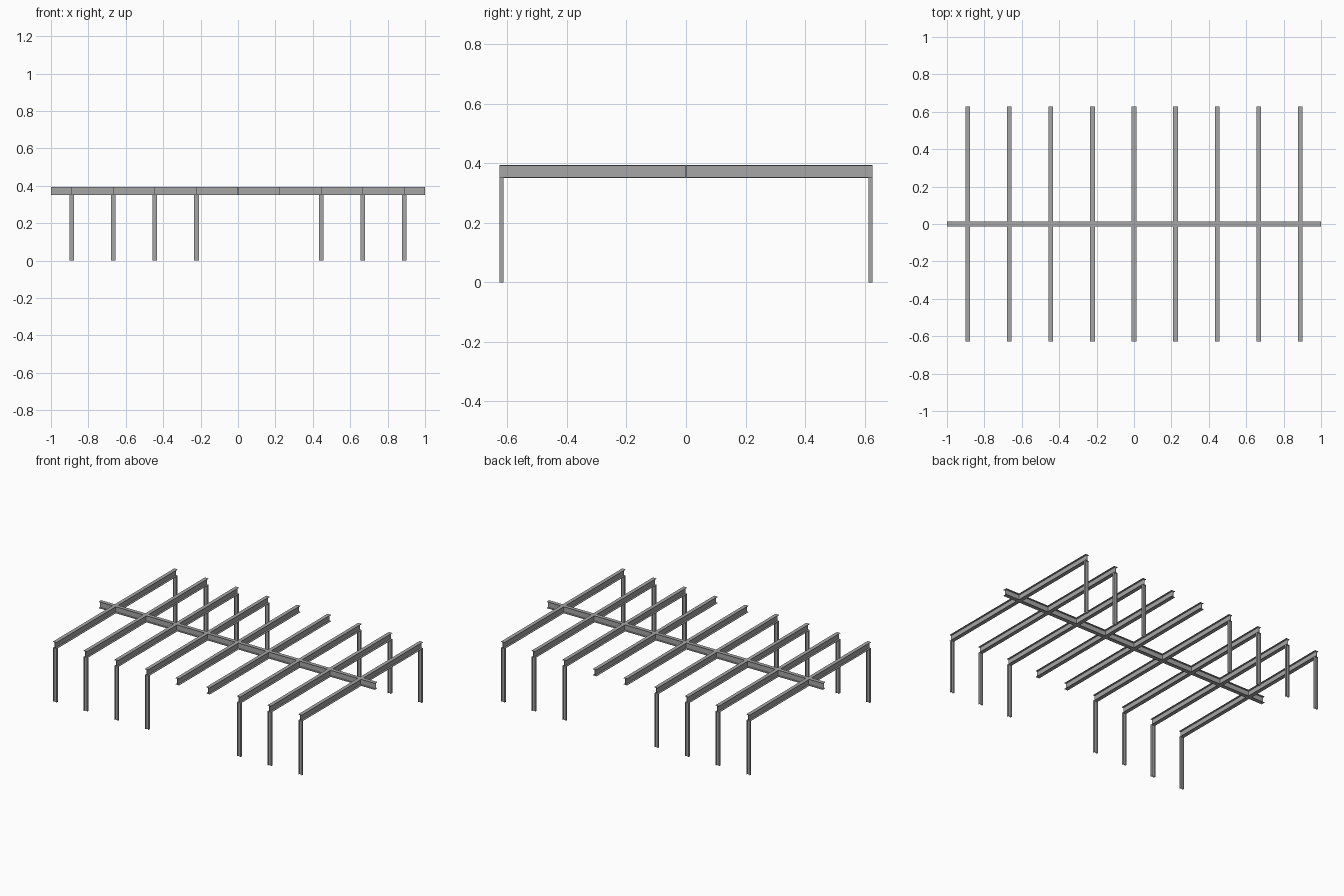
import bpy, bmesh
from mathutils import Vector

if "Cube" in bpy.data.objects:
    bpy.data.objects.remove(bpy.data.objects["Cube"])

steel = bpy.data.materials.new("steel_grey")
steel.diffuse_color = (0.38, 0.38, 0.38, 1)
steel.use_nodes = True
steel.node_tree.nodes["Principled BSDF"].inputs["Base Color"].default_value = steel.diffuse_color


def i_section(name, start, end, width_axis, depth_axis, width, depth, t):
    """Extrude an I-shaped profile from start to end."""
    w, d, h = width / 2, depth / 2, t / 2
    right = [(w, -d), (w, -d + t), (h, -d + t), (h, d - t), (w, d - t), (w, d)]
    profile = right + [(-x, y) for x, y in reversed(right)]
    start, end = Vector(start), Vector(end)
    u, v = Vector(width_axis), Vector(depth_axis)
    bm = bmesh.new()
    face = bm.faces.new([bm.verts.new(start + u * a + v * b) for a, b in profile])
    made = bmesh.ops.extrude_face_region(bm, geom=[face])["geom"]
    bmesh.ops.translate(bm, vec=end - start,
                        verts=[e for e in made if isinstance(e, bmesh.types.BMVert)])
    bmesh.ops.recalc_face_normals(bm, faces=bm.faces)
    mesh = bpy.data.meshes.new(name)
    bm.to_mesh(mesh)
    bm.free()
    mesh.materials.append(steel)
    ob = bpy.data.objects.new(name, mesh)
    bpy.context.collection.objects.link(ob)
    return ob


X, Y, Z = (1, 0, 0), (0, 1, 0), (0, 0, 1)
BOTTOM, TOP = 0.351, 0.394
MID, DEPTH = (BOTTOM + TOP) / 2, TOP - BOTTOM
HALF = 0.627

# Long spine beam
i_section("spine_beam", (-1, 0, MID), (1, 0, MID), Y, Z, 0.025, DEPTH, 0.003)

# Nine cross beams, with posts under all but two
for i in range(9):
    x = (i - 4) * 0.2222
    i_section(f"cross_beam_{i + 1}", (x, -HALF, MID), (x, HALF, MID),
              X, Z, 0.025, DEPTH, 0.003)
    if i in (4, 5):
        continue
    for side, label in ((-1, "front"), (1, "back")):
        y = side * (HALF - 0.0075)
        i_section(f"{label}_post_{i + 1}", (x, y, 0), (x, y, BOTTOM),
                  Y, X, 0.014, 0.025, 0.003)
